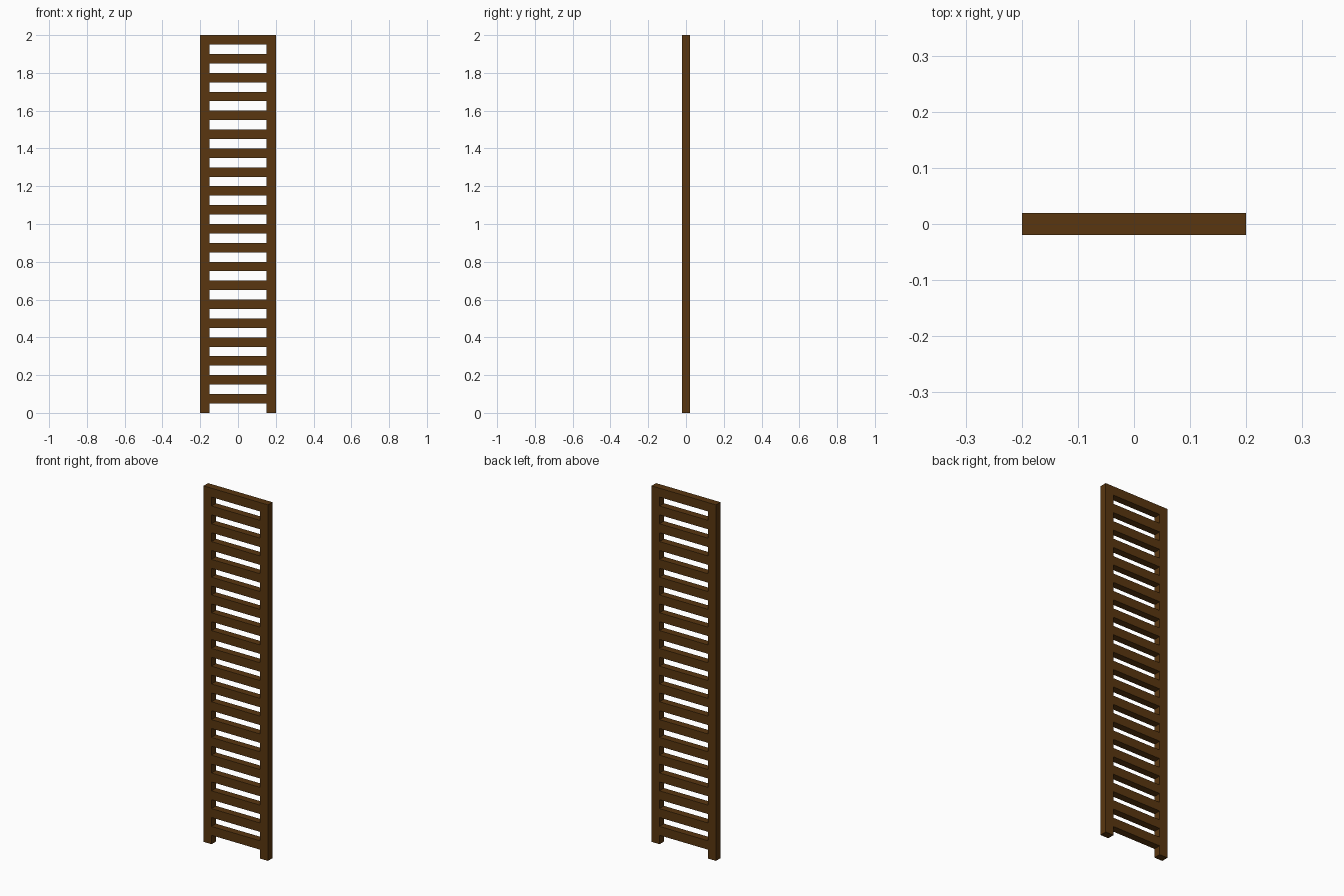
import bpy

if "Cube" in bpy.data.objects:
    bpy.data.objects.remove(bpy.data.objects["Cube"])

wood = bpy.data.materials.new("dark_brown_wood")
wood.diffuse_color = (0.1, 0.037, 0.005, 1.0)
wood.use_nodes = True
wood.node_tree.nodes["Principled BSDF"].inputs["Base Color"].default_value = wood.diffuse_color


def box(name, size, centre):
    bpy.ops.mesh.primitive_cube_add(size=1, location=centre)
    ob = bpy.context.object
    ob.name = name
    ob.scale = size
    bpy.ops.object.transform_apply(location=False, rotation=False, scale=True)
    ob.data.materials.append(wood)
    return ob


DEPTH, HEIGHT, BAR = 0.04, 2.0, 0.05

# Side rails
for side, name in ((-1, "left_rail"), (1, "right_rail")):
    box(name, (BAR, DEPTH, HEIGHT), (side * 0.175, 0, HEIGHT / 2))

# Twenty evenly spaced rungs between the rails
for i in range(20):
    box(f"rung_{i + 1}", (0.3, DEPTH, BAR), (0, 0, 0.075 + 0.1 * i))
